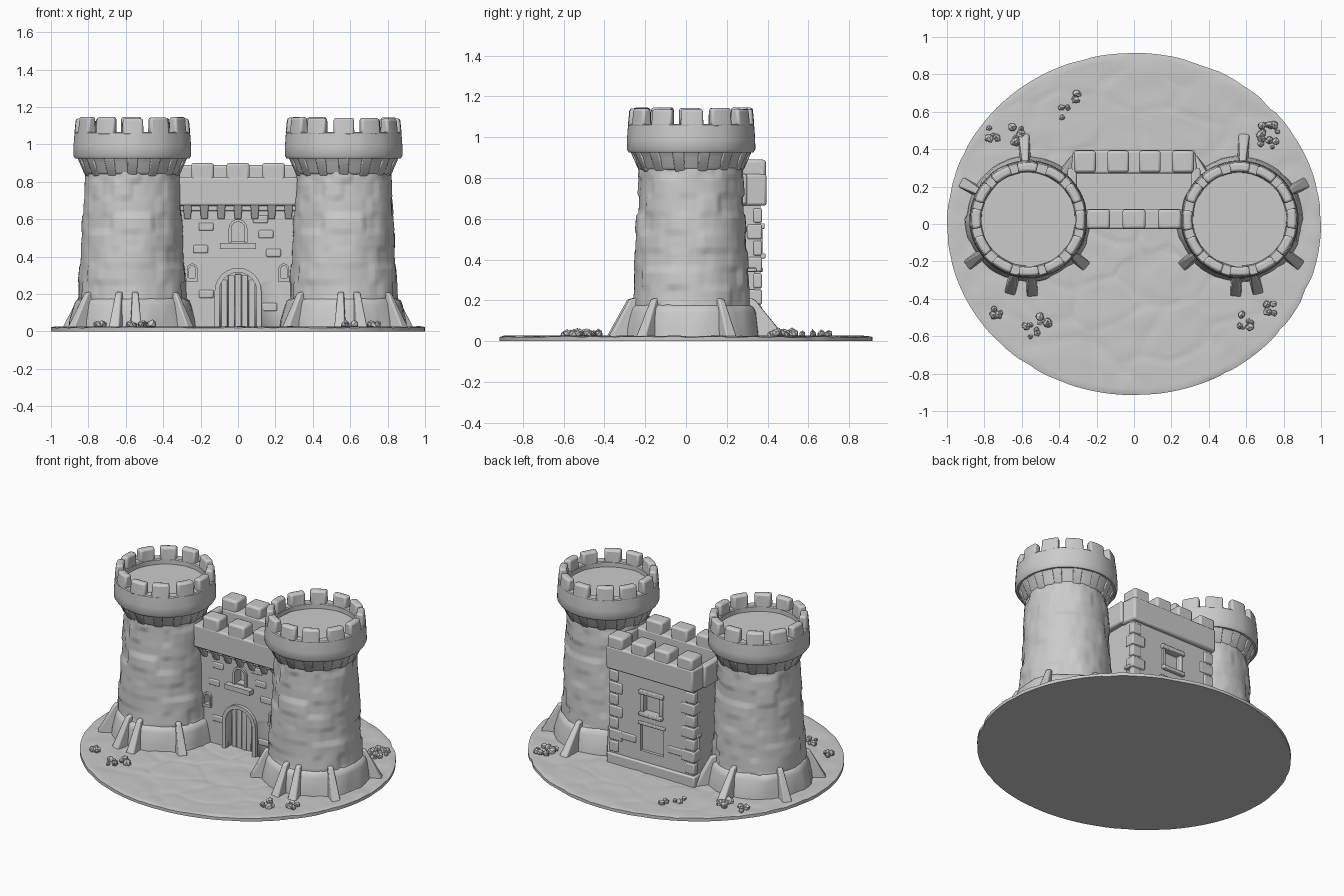
import bpy, bmesh, random
from math import sin, cos, pi, radians, floor
from mathutils import Vector, noise

if "Cube" in bpy.data.objects:
    bpy.data.objects.remove(bpy.data.objects["Cube"])

random.seed(4)
TX, TY = 0.565, 0.025          # tower centre (mirrored in x)


def finish(name, bm, bevel=0.0, smooth=40):
    bmesh.ops.recalc_face_normals(bm, faces=bm.faces)
    me = bpy.data.meshes.new(name)
    bm.to_mesh(me)
    bm.free()
    ob = bpy.data.objects.new(name, me)
    bpy.context.collection.objects.link(ob)
    if bevel:
        m = ob.modifiers.new("bevel", 'BEVEL')
        m.width, m.segments, m.limit_method = bevel, 2, 'ANGLE'
        m.angle_limit = radians(35)
    bpy.ops.object.select_all(action='DESELECT')
    ob.select_set(True)
    bpy.context.view_layer.objects.active = ob
    bpy.ops.object.shade_smooth_by_angle(angle=radians(smooth))
    return ob


def hexa(bm, pts):
    """Box from 4 bottom and 4 top points."""
    v = [bm.verts.new(p) for p in pts]
    for f in ((3, 2, 1, 0), (4, 5, 6, 7), (0, 1, 5, 4), (1, 2, 6, 5), (2, 3, 7, 6), (3, 0, 4, 7)):
        bm.faces.new([v[i] for i in f])


def box(bm, x0, x1, y0, y1, z0, z1):
    hexa(bm, [(x, y, z) for z in (z0, z1) for x, y in ((x0, y0), (x1, y0), (x1, y1), (x0, y1))])


def lathe(bm, cx, cy, profile, n, offset=lambda a, z: 0, closed=False):
    rings = []
    for r, z in profile:
        rings.append([bm.verts.new((cx + (r + offset(2 * pi * i / n, z)) * cos(2 * pi * i / n),
                                    cy + (r + offset(2 * pi * i / n, z)) * sin(2 * pi * i / n), z))
                      for i in range(n)])
    pairs = list(zip(rings, rings[1:])) + ([(rings[-1], rings[0])] if closed else [])
    for a, b in pairs:
        for i in range(n):
            j = (i + 1) % n
            bm.faces.new((a[i], a[j], b[j], b[i]))
    if not closed:
        bm.faces.new(rings[0])
        bm.faces.new(rings[-1])


def sector(bm, cx, cy, a0, a1, section, n=4):
    """Sweep a 4-point (r, z) section along an arc."""
    rows = []
    for i in range(n + 1):
        a = a0 + (a1 - a0) * i / n
        rows.append([bm.verts.new((cx + r * cos(a), cy + r * sin(a), z)) for r, z in section])
    for p, q in zip(rows, rows[1:]):
        for k in range(4):
            bm.faces.new((p[k], p[(k + 1) % 4], q[(k + 1) % 4], q[k]))
    bm.faces.new(rows[0])
    bm.faces.new(rows[-1])


def arch(hw, spring, z0, n=12):
    return [(hw, z0)] + [(hw * cos(pi * i / n), spring + hw * sin(pi * i / n)) for i in range(n + 1)] + [(-hw, z0)]


def prism(bm, outline, cx, y0, y1):
    a = [bm.verts.new((cx + x, y0, z)) for x, z in outline]
    b = [bm.verts.new((cx + x, y1, z)) for x, z in outline]
    bm.faces.new(a)
    bm.faces.new(b)
    for i in range(len(a)):
        j = (i + 1) % len(a)
        bm.faces.new((a[i], a[j], b[j], b[i]))


def arch_frame(bm, hw_out, hw_in, spring, z0, cx, y0, y1):
    o, i = arch(hw_out, spring, z0), arch(hw_in, spring, z0)
    for k in range(1, len(o) - 2):
        quad = [o[k], o[k + 1], i[k + 1], i[k]]
        prism(bm, quad, cx, y0, y1)
    for s in (-1, 1):
        prism(bm, [(s * hw_in, z0), (s * hw_out, z0), (s * hw_out, spring), (s * hw_in, spring)], cx, y0, y1)


# Ground: oval slab with flagstone grooves and a chipped rim
bm = bmesh.new()
N, R = 160, 50
rings = []
for k in range(1, R + 1):
    row = []
    for i in range(N):
        a, f = 2 * pi * i / N, k / R
        chip = 0.012 * max(0, noise.noise((9 * cos(a), 9 * sin(a), 3))) * (k == R)
        x, y = (f - chip) * cos(a), 0.915 * (f - chip) * sin(a)
        w = Vector((x * 3.2, y * 4.2, 0)) + 0.25 * noise.noise_vector((x * 4, y * 4, 1))
        d = noise.voronoi(w)[0]
        z = 0.026 - 0.005 * max(0, 1 - (d[1] - d[0]) / 0.12) + 0.003 * noise.noise((x * 9, y * 9, 0))
        row.append(bm.verts.new((x, y, z - 0.004 * (k == R))))
    rings.append(row)
rings.append([bm.verts.new((v.co.x, v.co.y, 0)) for v in rings[-1]])
for p, q in zip(rings, rings[1:]):
    for i in range(N):
        bm.faces.new((p[i], p[(i + 1) % N], q[(i + 1) % N], q[i]))
bm.faces.new(rings[0])
bm.faces.new(rings[-1])
finish("ground", bm, smooth=50)


def stone(a, z):
    """Per-block offset that gives worn masonry courses."""
    row = floor(z / 0.09)
    col = floor((a / (2 * pi) + 0.5 * (row % 2) / 16) * 16) % 16
    return 0.007 * (noise.cell((col + 0.5, row + 0.5, 7.5)) - 0.5) + 0.004 * noise.noise((3 * cos(a), 3 * sin(a), z * 9))


BUTTRESSES = ((93, 0.47), (52, 0.42), (332, 0.41), (321, 0.41), (273, 0.42), (256, 0.42), (217, 0.42), (151, 0.42))
for side, s in (("left", -1), ("right", 1)):
    cx = s * TX
    # Tower drum
    bm = bmesh.new()
    prof = [(0.302 - 0.05 * (0.02 + 0.018 * k) / 0.9, 0.02 + 0.018 * k) for k in range(51)]
    lathe(bm, cx, TY, prof, 96, stone)
    finish(side + "_tower_drum", bm, smooth=60)
    # Skirt at the foot
    bm = bmesh.new()
    lathe(bm, cx, TY, [(0.338, 0.01), (0.332, 0.06), (0.318, 0.14), (0.308, 0.165), (0.285, 0.18)], 64,
          lambda a, z: 1.2 * stone(a, z))
    finish(side + "_tower_skirt", bm, smooth=50)
    # Sloping buttresses
    bm = bmesh.new()
    for deg, reach in BUTTRESSES:
        if deg == 332:
            continue
        a = radians(deg if s < 0 else 180 - deg)
        u, t = Vector((cos(a), sin(a), 0)), Vector((-sin(a), cos(a), 0))
        o = Vector((cx, TY, 0))
        P = lambda r, w, z: o + u * r + t * w + Vector((0, 0, z))
        hexa(bm, [P(0.27, -0.03, 0.01), P(reach, -0.03, 0.01), P(reach, 0.03, 0.01), P(0.27, 0.03, 0.01),
                  P(0.27, -0.016, 0.215), P(0.312, -0.016, 0.205), P(0.312, 0.016, 0.205), P(0.27, 0.016, 0.215)])
    finish(side + "_tower_buttresses", bm, 0.008)
    # Corbels under the crown
    bm = bmesh.new()
    for i in range(14):
        a = 2 * pi * (i + 0.5) / 14
        sector(bm, cx, TY, a - 0.10, a + 0.10, [(0.23, 0.82), (0.258, 0.84), (0.302, 0.915), (0.23, 0.95)][:2]
               + [(0.302, 0.94), (0.23, 0.95)], 2)
    lathe(bm, cx, TY, [(0.25, 0.84), (0.262, 0.855), (0.275, 0.90), (0.298, 0.935), (0.25, 0.945)], 64)
    finish(side + "_tower_corbels", bm, 0.006)
    # Crown ring with its floor
    bm = bmesh.new()
    lathe(bm, cx, TY, [(0.25, 0.925), (0.305, 0.925), (0.315, 0.94), (0.314, 0.99), (0.309, 1.06), (0.303, 1.066),
                       (0.256, 1.066), (0.25, 1.06)], 72, lambda a, z: 0.004 * noise.noise((4 * cos(a), 4 * sin(a), s * 3)),
          closed=True)
    lathe(bm, cx, TY, [(0.256, 0.93), (0.256, 1.03)], 72)
    finish(side + "_tower_crown", bm)
    # Merlons
    bm = bmesh.new()
    for i in range(12):
        a, j = 2 * pi * i / 12, random.uniform(-0.02, 0.02)
        top = 1.143 + random.uniform(-0.006, 0.005)
        sector(bm, cx, TY, a - 0.188 + j, a + 0.188 + j, [(0.25, 1.05), (0.311, 1.05), (0.302, top), (0.256, top)])
    finish(side + "_tower_merlons", bm, 0.012)

# Gatehouse body with recessed door, windows and slits
bm = bmesh.new()
box(bm, -0.315, 0.315, 0.03, 0.365, 0.01, 0.72)
body = finish("gatehouse_body", bm)
cut = bmesh.new()
prism(cut, arch(0.1, 0.215, 0.0), 0, -0.1, 0.075)
prism(cut, arch(0.036, 0.55, 0.48, 8), 0, -0.1, 0.085)
for s in (-1, 1):
    prism(cut, arch(0.016, 0.335, 0.285, 6), s * 0.245, -0.1, 0.07)
    box(cut, s * 0.315 - 0.03, s * 0.315 + 0.03, 0.305, 0.335, 0.25, 0.34)
box(cut, -0.06, 0.06, 0.335, 0.5, 0.43, 0.55)
box(cut, -0.085, 0.085, 0.345, 0.5, 0.16, 0.34)
cutter = finish("opening_cutter", cut)
cutter.hide_render = True
cutter.hide_set(True)
m = body.modifiers.new("openings", 'BOOLEAN')
m.object, m.operation, m.solver = cutter, 'DIFFERENCE', 'EXACT'

# Door planks
bm = bmesh.new()
for i in range(5):
    x = -0.088 + i * 0.0365
    top = 0.215 + (max(0.0, 0.0095 - (x + 0.015) ** 2)) ** 0.5
    box(bm, x - 0.002, x + 0.0325, 0.062, 0.085, 0.02, top - 0.005)
finish("door_planks", bm, 0.004)

# Frames, sills and slit surrounds
bm = bmesh.new()
arch_frame(bm, 0.125, 0.1, 0.215, 0.01, 0, 0.008, 0.05)
finish("door_surround", bm)
bm = bmesh.new()
arch_frame(bm, 0.05, 0.036, 0.55, 0.475, 0, 0.015, 0.05)
box(bm, -0.095, 0.095, -0.01, 0.05, 0.44, 0.472)
for s in (-1, 1):
    arch_frame(bm, 0.028, 0.016, 0.335, 0.285, s * 0.245, 0.015, 0.05)
    box(bm, s * 0.245 - 0.03, s * 0.245 + 0.03, 0.01, 0.05, 0.268, 0.286)
finish("front_window_frames", bm)
bm = bmesh.new()
box(bm, -0.09, 0.09, 0.35, 0.385, 0.55, 0.578)
box(bm, -0.085, 0.085, 0.35, 0.39, 0.405, 0.43)
box(bm, -0.1, 0.1, 0.35, 0.378, 0.34, 0.36)
for s in (-1, 1):
    box(bm, s * 0.07 - 0.012, s * 0.07 + 0.012, 0.35, 0.376, 0.43, 0.55)
    box(bm, s * 0.32 - 0.01, s * 0.32 + 0.01, 0.295, 0.345, 0.34, 0.36)
finish("back_window_frames", bm, 0.005)

# Worn stones standing slightly proud of the gatehouse walls, and its plinth
bm = bmesh.new()
for x, z in ((-0.17, 0.56), (0.15, 0.52), (-0.2, 0.44), (0.19, 0.42), (-0.17, 0.2), (0.17, 0.13), (0.12, 0.6)):
    box(bm, x - 0.04, x + 0.04, 0.024, 0.05, z - 0.022, z + 0.022)
for s in (-1, 1):
    for k in range(7):
        w = 0.07 + 0.03 * (k % 2)
        x0, x1 = sorted((s * 0.322, s * (0.322 - w)))
        box(bm, x0, x1, 0.33 - 0.03 * (k % 2), 0.373, 0.1 + 0.08 * k, 0.172 + 0.08 * k)
    box(bm, s * 0.2 - 0.08, s * 0.2 + 0.08, 0.35, 0.372, 0.2, 0.25)
box(bm, -0.33, 0.33, 0.3, 0.383, 0.01, 0.09)
finish("gatehouse_stones", bm, 0.008)

# Gatehouse parapets, side walls and corbels
bm = bmesh.new()
box(bm, -0.32, 0.32, -0.028, 0.08, 0.672, 0.825)
P = [(-0.34, 0.27), (0.34, 0.27), (0.325, 0.395), (-0.325, 0.395)]
hexa(bm, [(x, y, z) for z in (0.665, 0.82) for x, y in P])
for s in (-1, 1):
    box(bm, s * 0.33 - 0.025, s * 0.33 + 0.025, 0.05, 0.3, 0.67, 0.82)
finish("gatehouse_parapets", bm, 0.012)
bm = bmesh.new()
for i in range(7):
    x = -0.27 + i * 0.09
    hexa(bm, [(x - 0.018, 0.02, 0.6), (x + 0.018, 0.02, 0.6), (x + 0.018, 0.05, 0.6), (x - 0.018, 0.05, 0.6),
              (x - 0.023, -0.022, 0.68), (x + 0.023, -0.022, 0.68), (x + 0.023, 0.05, 0.68), (x - 0.023, 0.05, 0.68)])
box(bm, -0.31, 0.31, 0.005, 0.05, 0.645, 0.68)
finish("gatehouse_corbels", bm, 0.006)
bm = bmesh.new()
for x in (-0.19, 0, 0.19):
    box(bm, x - 0.062, x + 0.062, -0.026, 0.078, 0.80, 0.9)
for x in (-0.262, -0.085, 0.085, 0.262):
    box(bm, x - 0.058, x + 0.058, 0.275, 0.392, 0.80, 0.89)
finish("gatehouse_merlons", bm, 0.014)

# Rubble clusters
bm = bmesh.new()
for x, y, n, spread in ((-0.76, 0.49, 6, 0.03), (-0.64, 0.48, 10, 0.05), (0.71, 0.47, 16, 0.065), (-0.3, 0.67, 6, 0.03),
                        (-0.38, 0.6, 4, 0.03), (-0.73, -0.48, 6, 0.03), (-0.48, -0.52, 6, 0.03),
                        (-0.55, -0.57, 7, 0.04), (0.73, -0.45, 6, 0.03), (0.6, -0.53, 8, 0.05)):
    for _ in range(n):
        r = random.uniform(0.012, 0.024)
        c = Vector((x + random.uniform(-spread, spread), y + random.uniform(-spread, spread), 0.026 + r * 0.6))
        g = bmesh.ops.create_icosphere(bm, subdivisions=1, radius=r)
        for v in g['verts']:
            v.co = v.co * random.uniform(0.8, 1.2) + c
finish("rubble", bm, smooth=30)
